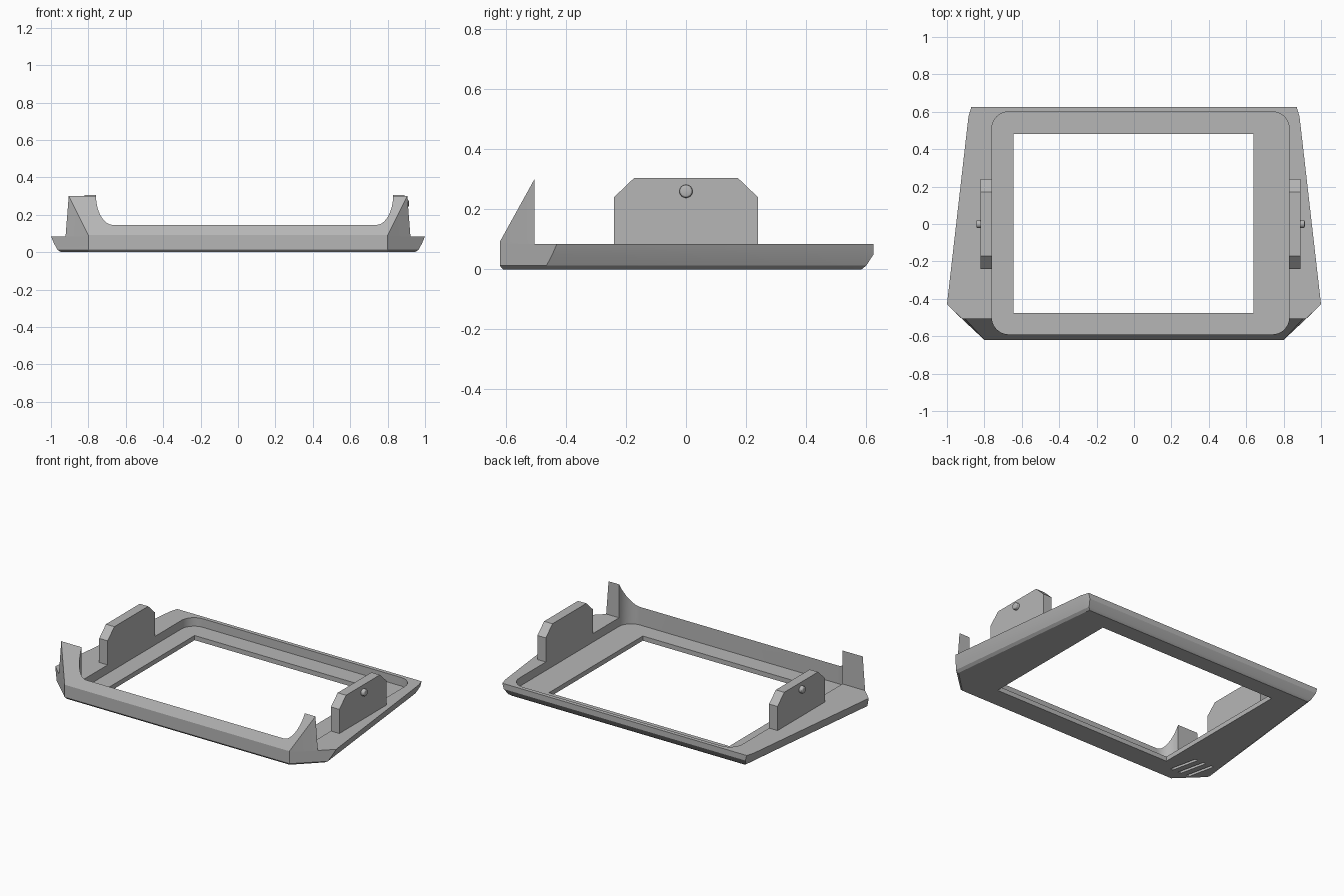
import bpy, bmesh, math
from mathutils import Matrix, Vector

cube = bpy.data.objects.get("Cube")
if cube:
    bpy.data.objects.remove(cube, do_unlink=True)

grey = bpy.data.materials.new("matte grey")
grey.use_nodes = True
colour = (0.47, 0.47, 0.47, 1)
grey.diffuse_color = colour
grey.node_tree.nodes["Principled BSDF"].inputs["Base Color"].default_value = colour


def finish(name, bm):
    bmesh.ops.recalc_face_normals(bm, faces=bm.faces[:])
    mesh = bpy.data.meshes.new(name)
    bm.to_mesh(mesh)
    bm.free()
    mesh.materials.append(grey)
    ob = bpy.data.objects.new(name, mesh)
    bpy.context.collection.objects.link(ob)
    return ob


def loft(name, rings):
    """Closed solid through rings of 3D points."""
    bm = bmesh.new()
    loops = [[bm.verts.new(p) for p in ring] for ring in rings]
    n = len(loops[0])
    for a, b in zip(loops, loops[1:]):
        for i in range(n):
            j = (i + 1) % n
            bm.faces.new((a[i], a[j], b[j], b[i]))
    bm.faces.new(loops[0])
    bm.faces.new(loops[-1])
    return finish(name, bm)


def rounded_rect(x0, x1, y0, y1, r, steps=10):
    pts = []
    centres = [(x1 - r, y1 - r), (x0 + r, y1 - r), (x0 + r, y0 + r), (x1 - r, y0 + r)]
    for k, (cx, cy) in enumerate(centres):
        for s in range(steps + 1):
            a = math.pi / 2 * (k + s / steps)
            pts.append((cx + r * math.cos(a), cy + r * math.sin(a)))
    return pts


def prism(name, pts, z0, z1):
    return loft(name, [[(x, y, z) for x, y in pts] for z in (z0, z1)])


def combine(target, tool, operation):
    tool.hide_render = True
    mod = target.modifiers.new(operation.lower(), "BOOLEAN")
    mod.operation, mod.object, mod.solver = operation, tool, "EXACT"
    bpy.context.view_layer.objects.active = target
    bpy.ops.object.modifier_apply(modifier=mod.name)
    bpy.data.objects.remove(tool, do_unlink=True)


def mirrored(half, z):
    return [(x, y, z) for x, y in half] + [(-x, y, z) for x, y in reversed(half)]


# Frame: tapered outline with undercut sides and back
frame = loft("frame", [
    mirrored([(0.83, 0.585), (0.835, 0.55), (0.945, -0.465), (0.795, -0.61)], 0),
    mirrored([(0.845, 0.6), (0.85, 0.56), (0.965, -0.465), (0.8, -0.62)], 0.012),
    mirrored([(0.86, 0.625), (0.87, 0.575), (0.985, -0.445), (0.8, -0.62)], 0.05),
    mirrored([(0.87, 0.625), (0.885, 0.575), (1, -0.43), (0.8, -0.62)], 0.085),
])

# Raised front wall with sloping face
bm = bmesh.new()
for s in (-1, 1):
    for p in [(0.8, -0.62, 0.085), (0.8, -0.62, 0.092),
              (0.922, -0.505, 0.085), (0.905, -0.505, 0.3)]:
        bm.verts.new((s * p[0], p[1], p[2]))
bmesh.ops.convex_hull(bm, input=bm.verts[:])
combine(frame, finish("front_wall", bm), "UNION")

# Rounded recess and rectangular window
combine(frame, prism("recess_cutter", rounded_rect(-0.76, 0.83, -0.59, 0.6, 0.09), 0.03, 0.5), "DIFFERENCE")
window = [(-0.645, -0.475), (0.64, -0.475), (0.64, 0.48), (-0.645, 0.48)]
combine(frame, prism("window_cutter", window, -0.1, 0.2), "DIFFERENCE")

# Shallow slots under one front corner
for i in range(3):
    x, y = -0.86 + 0.06 * i, -0.44
    slot = [(x, y - 0.09), (x + 0.02, y - 0.09), (x - 0.02, y + 0.09), (x - 0.04, y + 0.09)]
    combine(frame, prism("slot_cutter", slot, -0.05, 0.015), "DIFFERENCE")

# Side tabs with clipped corners, each with an outward peg
tab = [(-0.24, 0.085), (0.24, 0.085), (0.24, 0.24), (0.172, 0.305), (-0.172, 0.305), (-0.24, 0.24)]
parts = [frame]
for side, s, inner in (("right", -1, -0.76), ("left", 1, 0.83)):
    outer = inner + s * 0.06
    loft(side + "_tab", [[(x, y, z) for y, z in tab] for x in (inner, outer)])
    bm = bmesh.new()
    turn = Matrix.Rotation(s * math.pi / 2, 4, "Y")
    bmesh.ops.create_cone(bm, cap_ends=True, segments=24, radius1=0.022, radius2=0.022, depth=0.03,
                          matrix=Matrix.Translation(Vector((outer + s * 0.008, 0, 0.26))) @ turn)
    tip = [e for e in bm.edges if all(abs(v.co.x) > abs(outer) + 0.01 for v in e.verts)]
    bmesh.ops.bevel(bm, geom=tip, offset=0.009, segments=3, profile=0.5, affect="EDGES")
    parts.append(finish(side + "_peg", bm))

# Smooth the curved parts, keeping hard edges
bpy.ops.object.select_all(action="DESELECT")
for ob in parts:
    ob.select_set(True)
bpy.context.view_layer.objects.active = frame
bpy.ops.object.shade_smooth_by_angle(angle=math.radians(20))
